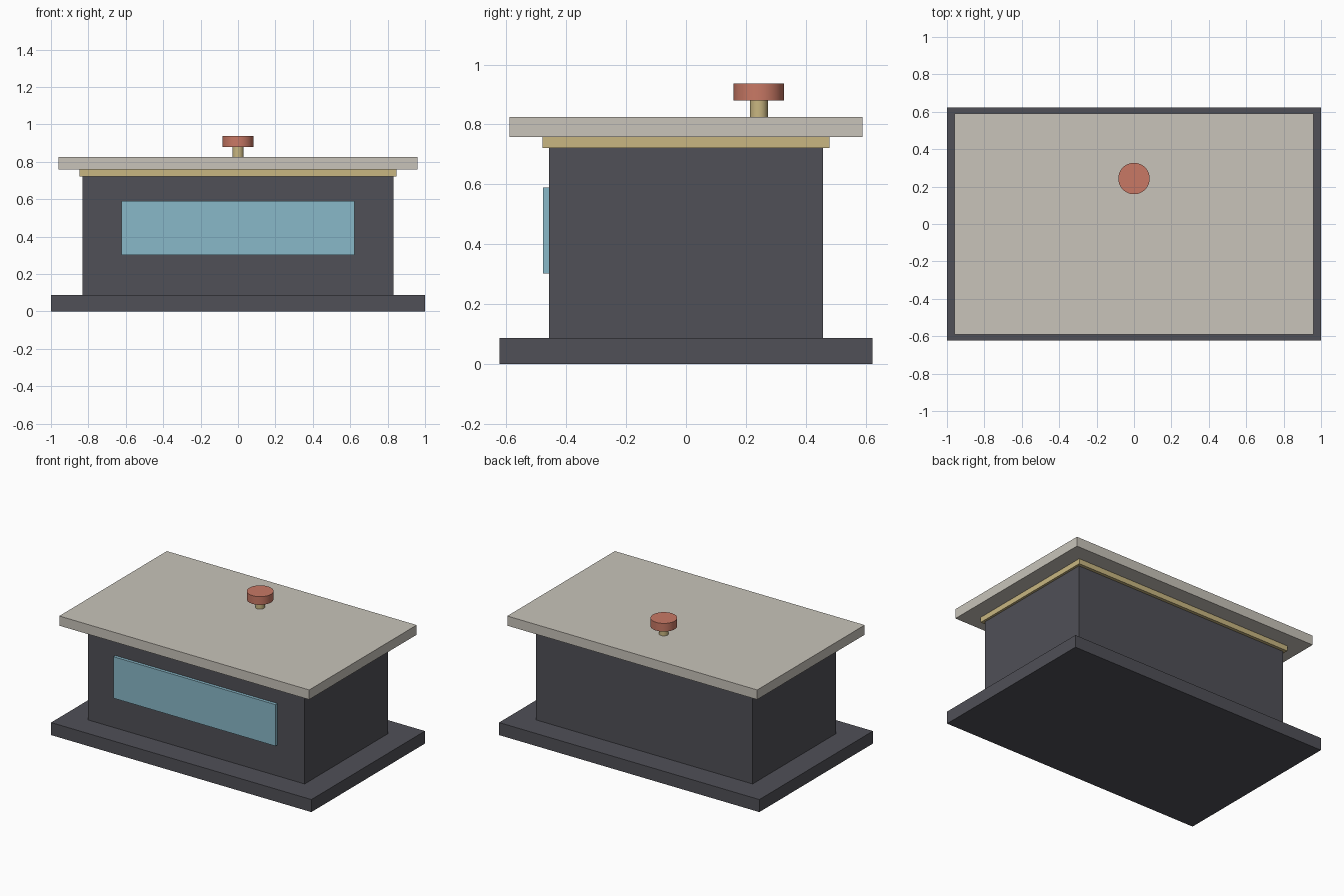
import bpy
import math

if "Cube" in bpy.data.objects:
    bpy.data.objects.remove(bpy.data.objects["Cube"], do_unlink=True)


def material(name, rgb):
    mat = bpy.data.materials.new(name)
    mat.use_nodes = True
    color = (*rgb, 1)
    mat.diffuse_color = color
    mat.node_tree.nodes["Principled BSDF"].inputs["Base Color"].default_value = color
    return mat


charcoal = material("charcoal", (0.08, 0.08, 0.095))
stone = material("warm grey", (0.58, 0.55, 0.49))
brass = material("brass", (0.58, 0.47, 0.22))
blue = material("pale blue", (0.25, 0.48, 0.58))
coral = material("coral red", (0.58, 0.19, 0.13))


def finish(name, mat):
    obj = bpy.context.object
    obj.name = obj.data.name = name
    obj.data.materials.append(mat)
    return obj


def box(name, mat, half_x, y0, y1, z0, z1):
    bpy.ops.mesh.primitive_cube_add(size=1, location=(0, (y0 + y1) / 2, (z0 + z1) / 2))
    bpy.context.object.scale = (2 * half_x, y1 - y0, z1 - z0)
    bpy.ops.object.transform_apply(location=False, rotation=False, scale=True)
    return finish(name, mat)


def disc(name, mat, radius, y, z0, z1):
    bpy.ops.mesh.primitive_cylinder_add(vertices=48, radius=radius, depth=z1 - z0,
                                        location=(0, y, (z0 + z1) / 2))
    bpy.ops.object.shade_smooth_by_angle(angle=math.radians(30))
    return finish(name, mat)


# Plinth and main body
box("base", charcoal, 1.0, -0.623, 0.623, 0, 0.087)
box("body", charcoal, 0.832, -0.457, 0.457, 0.087, 0.722)

# Trim band and overhanging lid
box("trim_band", brass, 0.848, -0.479, 0.479, 0.722, 0.758)
box("lid", stone, 0.96, -0.59, 0.59, 0.758, 0.825)

# Front panel
box("front_panel", blue, 0.623, -0.478, -0.457, 0.302, 0.59)

# Knob set toward the back of the lid
knob_y = 0.243
disc("knob_stem", brass, 0.03, knob_y, 0.825, 0.88)
disc("knob", coral, 0.084, knob_y, 0.88, 0.937)
